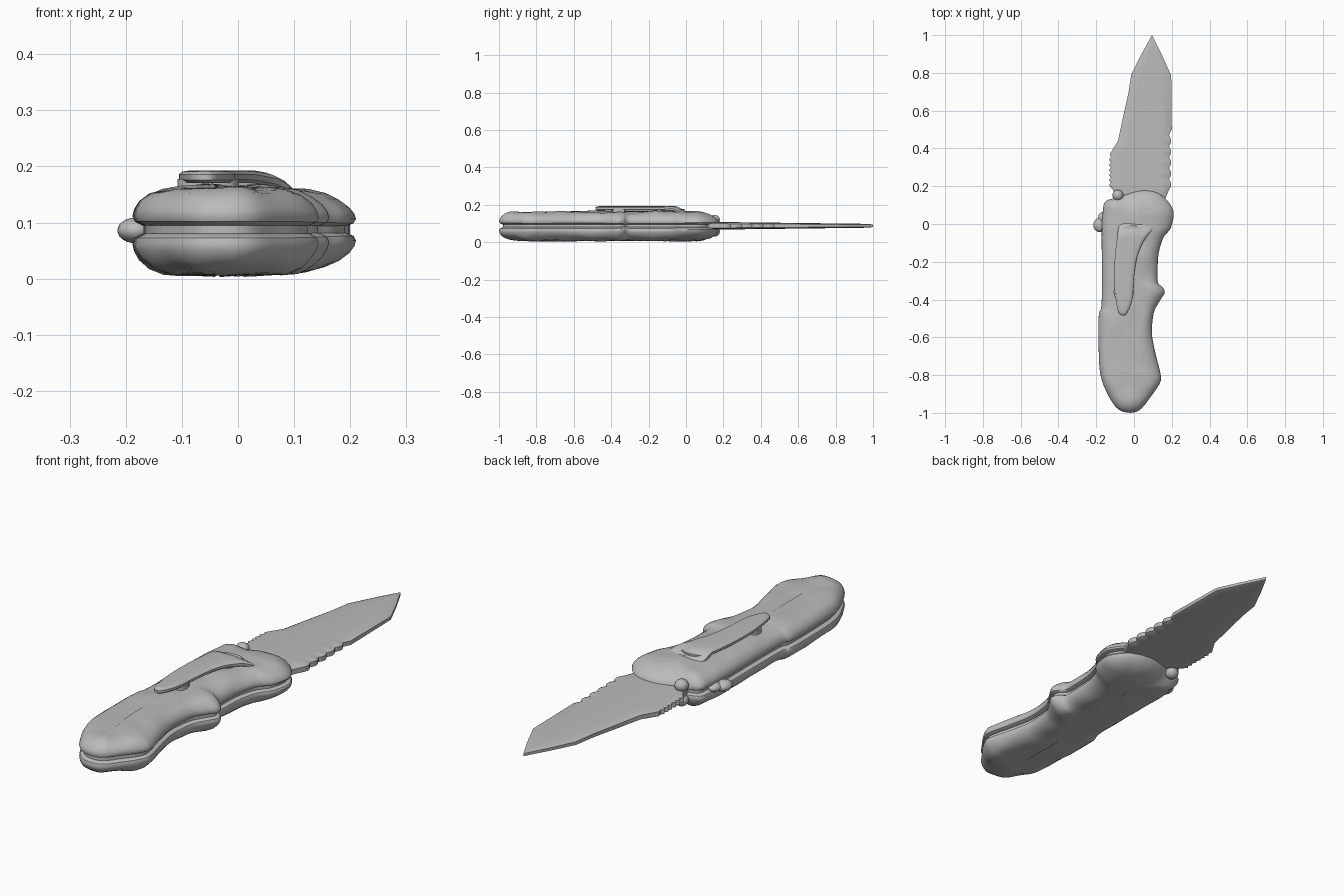
import bpy, bmesh, math
from mathutils import Vector, noise

old = bpy.data.objects.get("Cube")
if old:
    bpy.data.objects.remove(old, do_unlink=True)

grey = bpy.data.materials.new("plain grey")
grey.use_nodes = True
grey.diffuse_color = (0.5, 0.5, 0.5, 1)
bsdf = grey.node_tree.nodes["Principled BSDF"]
bsdf.inputs["Base Color"].default_value = (0.5, 0.5, 0.5, 1)
bsdf.inputs["Roughness"].default_value = 0.6

MID = 0.088  # height of the parting plane


def clamp(v, lo=0.0, hi=1.0):
    return max(lo, min(hi, v))


def smooth_outline(pts, n=5):
    """Closed Catmull-Rom curve through 2D points."""
    out = []
    for i in range(len(pts)):
        a, b, c, d = (Vector(pts[(i + k) % len(pts)]) for k in (-1, 0, 1, 2))
        for j in range(n):
            t = j / n
            out.append(0.5 * (2 * b + (c - a) * t + (2 * a - 5 * b + 4 * c - d) * t * t
                              + (3 * b - 3 * c + d - a) * t ** 3))
    return out


def spine_point(spine, y):
    """Nearest-level point on a centre line given as (x, y), rising in y."""
    y = clamp(y, spine[0][1], spine[-1][1])
    for (x0, y0), (x1, y1) in zip(spine, spine[1:]):
        if y <= y1:
            return Vector((x0 + (x1 - x0) * (y - y0) / (y1 - y0), y))
    return Vector(spine[-1])


def finish(obj, angle):
    obj.data.materials.append(grey)
    bpy.ops.object.select_all(action='DESELECT')
    obj.select_set(True)
    bpy.context.view_layer.objects.active = obj
    bpy.ops.object.shade_smooth_by_angle(angle=math.radians(angle))


def loft(name, outline, spine, rings, shape=lambda x, y, z: z, angle=40):
    """Stack rings of (inset towards the spine, height) and cap both ends."""
    bm = bmesh.new()
    loops = []
    for inset, z in rings:
        loop = []
        for p in outline:
            v = spine_point(spine, p.y) - p
            q = p + v * min(inset / v.length, 0.97)
            loop.append(bm.verts.new((q.x, q.y, shape(q.x, q.y, z))))
        loops.append(loop)
    n = len(outline)
    for a, b in zip(loops, loops[1:]):
        for i in range(n):
            bm.faces.new((a[i], a[(i + 1) % n], b[(i + 1) % n], b[i]))
    bm.faces.new(loops[0])
    bm.faces.new(loops[-1][::-1])
    bmesh.ops.recalc_face_normals(bm, faces=bm.faces)
    me = bpy.data.meshes.new(name)
    bm.to_mesh(me)
    bm.free()
    obj = bpy.data.objects.new(name, me)
    bpy.context.collection.objects.link(obj)
    finish(obj, angle)
    return obj


def ball(name, loc, size):
    bpy.ops.mesh.primitive_uv_sphere_add(segments=20, ring_count=12, location=loc)
    obj = bpy.context.object
    obj.name = name
    obj.scale = size
    finish(obj, 60)


# Handle: two rounded, slightly lumpy scales with a groove between
handle = smooth_outline([
    (-0.15, 0.12), (-0.07, 0.145), (0.0, 0.17), (0.06, 0.178), (0.125, 0.165),
    (0.18, 0.12), (0.21, 0.06), (0.195, -0.02), (0.155, -0.075), (0.13, -0.16),
    (0.125, -0.25), (0.127, -0.31), (0.152, -0.335), (0.162, -0.365), (0.135, -0.41),
    (0.105, -0.47), (0.095, -0.58), (0.115, -0.69), (0.14, -0.79), (0.138, -0.84),
    (0.085, -0.92), (0.03, -0.985), (-0.03, -0.999), (-0.09, -0.975), (-0.14, -0.9),
    (-0.175, -0.81), (-0.186, -0.7), (-0.187, -0.49), (-0.172, -0.43), (-0.17, -0.24),
    (-0.171, -0.04), (-0.165, 0.06)])
handle_spine = [(-0.03, -0.86), (-0.04, -0.5), (-0.02, -0.25), (0.02, 0.04)]
profile = [(1, 0.075), (0.12, 0.0745), (0.085, 0.074), (0.055, 0.071), (0.03, 0.063),
           (0.012, 0.050), (0.003, 0.036), (0.0, 0.024), (0.004, 0.014),
           (0.018, 0.007), (1, 0.006)]


def handle_shape(x, y, z):
    h = z - MID
    h *= 1 - 0.3 * clamp((y - 0.04) / 0.13) ** 2
    h *= 1 - 0.22 * clamp((x - 0.1) / 0.1)
    lump = noise.noise(Vector((x * 14, y * 9, math.copysign(3, h))))
    h += 0.009 * lump * clamp((abs(h) - 0.03) / 0.04) * math.copysign(1, h)
    return max(MID + h, 0)


for name, s, thick in (("upper_scale", 1, 1.0), ("lower_scale", -1, 1.08)):
    loft(name, handle, handle_spine,
         [(d, MID + s * z * thick) for d, z in profile], handle_shape)
loft("handle_core", handle, handle_spine, [(0.02, 0.07), (0.02, 0.106)])

# Blade: clipped point, serrated right edge and notched left edge
corners = [(0.095, 1.0), (0.15, 0.89), (0.197, 0.785), (0.2, 0.5)]
corners += [(0.185 + 0.012 * abs(math.sin(i * math.pi / 4)), 0.47 - 0.0145 * i)
            for i in range(21)]
corners += [(0.15, 0.1), (-0.09, 0.1), (-0.11, 0.18)]
corners += [(-0.133 + 0.011 * (i % 2), 0.205 + 0.0135 * i) for i in range(12)]
corners += [(-0.128, 0.37), (-0.085, 0.44), (-0.055, 0.58), (-0.03, 0.69),
            (-0.015, 0.79), (0.04, 0.9)]
blade = [Vector(c) for c in corners]


def blade_shape(x, y, z):
    return MID + (z - MID) * (1 - 0.5 * clamp((y - 0.2) / 0.8))


loft("blade", blade, [(0.03, 0.15), (0.05, 0.45), (0.09, 0.82)],
     [(1, MID + 0.02), (0.05, MID + 0.02), (0.012, MID + 0.017), (0, MID + 0.011),
      (0, MID - 0.011), (0.012, MID - 0.017), (0.05, MID - 0.02), (1, MID - 0.02)],
     blade_shape, angle=35)

# Pocket clip: curved plate that sinks into the handle at its front end
clip = smooth_outline([
    (-0.07, 0.0), (-0.09, -0.08), (-0.103, -0.2), (-0.105, -0.3), (-0.1, -0.37),
    (-0.085, -0.46), (-0.062, -0.483), (-0.038, -0.472), (-0.01, -0.4), (0.0, -0.28),
    (0.018, -0.17), (0.055, -0.085), (0.105, -0.005), (0.02, 0.005)], 4)


def clip_shape(x, y, z):
    return z - 0.028 * clamp((y + 0.05) / 0.05) - 0.012 * clamp((x - 0.03) / 0.06)


clip_spine = [(-0.062, -0.45), (-0.05, -0.3), (-0.03, -0.15), (0.0, -0.04)]
loft("pocket_clip", clip, clip_spine,
     [(1, 0.193), (0.02, 0.193), (0.006, 0.191), (0, 0.186), (0, 0.176),
      (0.006, 0.171), (1, 0.170)], clip_shape)

# Clip mount and contact pad joining the clip to the handle
for name, y, x, length in (("clip_mount", -0.07, -0.01, 0.05), ("clip_pad", -0.36, -0.052, 0.03)):
    pad = smooth_outline([(x - 0.045, y - length), (x + 0.04, y - length),
                          (x + 0.045, y + length), (x - 0.045, y + length)], 4)
    loft(name, pad, [(x, y - 0.01), (x, y + 0.01)], [(0, 0.15), (0, 0.178)])

# Thumb stud through the blade, with a ball on each face
for name, s in (("thumb_stud_upper", 1), ("thumb_stud_lower", -1)):
    ball(name, (-0.085, 0.152, MID + s * 0.032), (0.029, 0.029, 0.026))

# Lock button on the back edge
ball("lock_button", (-0.182, -0.005, MID - 0.002), (0.033, 0.038, 0.023))
ball("lock_button_base", (-0.165, 0.03, MID), (0.025, 0.035, 0.018))
